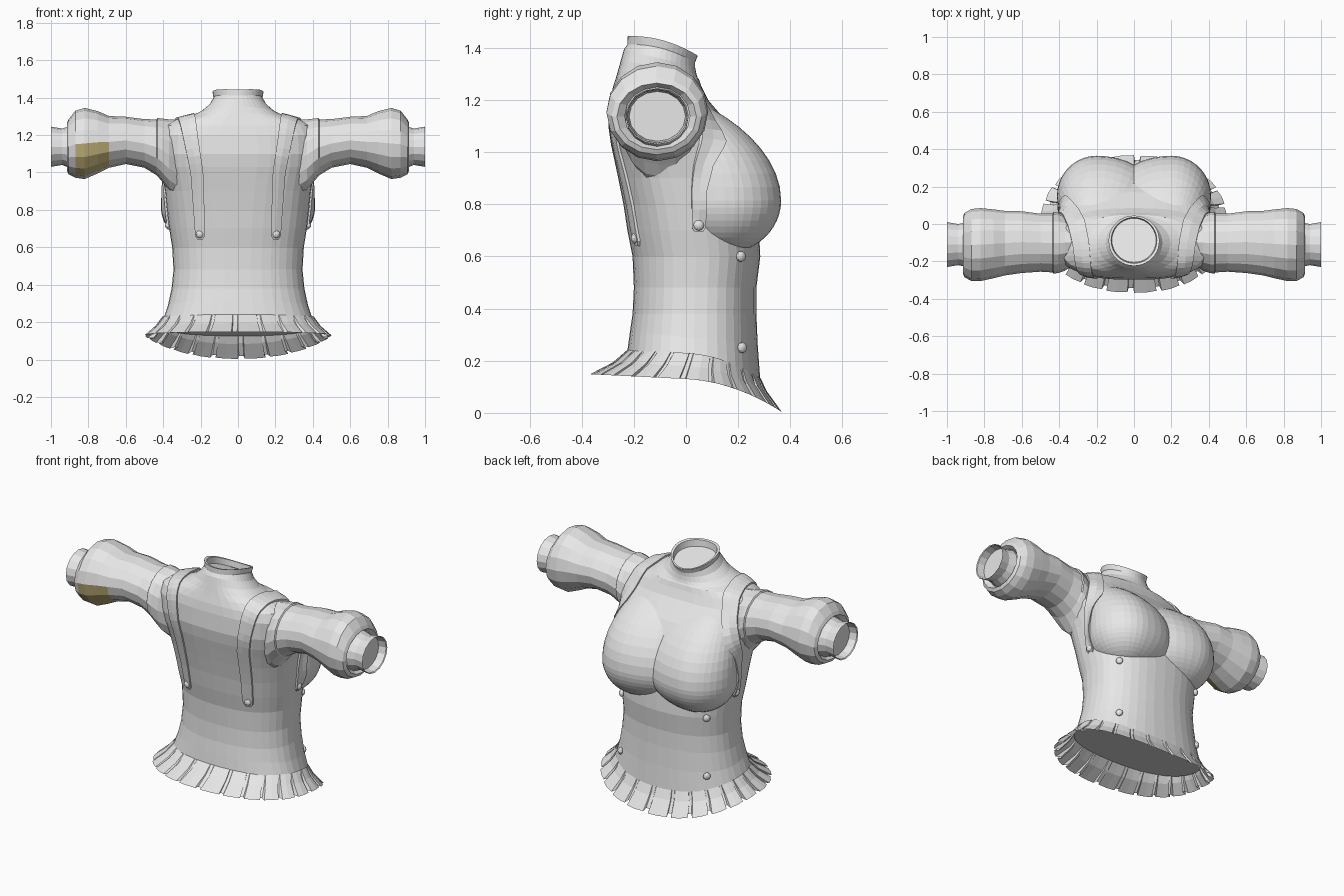
import bpy, bmesh, math
from mathutils import Vector
from mathutils.bvhtree import BVHTree

cube = bpy.data.objects.get("Cube")
if cube:
    bpy.data.objects.remove(cube)


def material(name, rgb):
    m = bpy.data.materials.new(name)
    m.use_nodes = True
    m.diffuse_color = (*rgb, 1)
    m.node_tree.nodes["Principled BSDF"].inputs["Base Color"].default_value = (*rgb, 1)
    return m


CLOTH = material("light grey cloth", (0.8, 0.8, 0.8))
PATCH = material("tan patch", (0.58, 0.48, 0.21))


def finish(name, bm, mats=(CLOTH,)):
    bmesh.ops.recalc_face_normals(bm, faces=bm.faces)
    mesh = bpy.data.meshes.new(name)
    bm.to_mesh(mesh)
    bm.free()
    for m in mats:
        mesh.materials.append(m)
    ob = bpy.data.objects.new(name, mesh)
    bpy.context.collection.objects.link(ob)
    return ob


def loft(rings, closed=True, cap_start=False, cap_end=False):
    bm = bmesh.new()
    rows = [[bm.verts.new(p) for p in r] for r in rings]
    n = len(rows[0])
    for a, b in zip(rows, rows[1:]):
        for i in range(n if closed else n - 1):
            j = (i + 1) % n
            bm.faces.new((a[i], a[j], b[j], b[i]))
    if cap_start:
        bm.faces.new(rows[0])
    if cap_end:
        bm.faces.new(rows[-1])
    return bm


def spow(v, e):
    return math.copysign(abs(v) ** e, v)


# Torso: height, half width, back y, front y, slope, squareness exponent
def torso_ring(z, hw, lo, hi, slope, e, n=40):
    bend = 1.2 if z > 1.37 else 0
    pts = []
    for i in range(n):
        a = math.tau * i / n
        y = (lo + hi) / 2 + (hi - lo) / 2 * spow(math.sin(a), e)
        pts.append((hw * spow(math.cos(a), e), y, z + slope * (y + 0.1) - bend * (y + 0.1) ** 2))
    return pts


TORSO = [
    (0.21, 0.41, -0.225, 0.285, -0.22, 0.86), (0.30, 0.375, -0.215, 0.275, -0.1, 0.86),
    (0.38, 0.355, -0.205, 0.27, 0, 0.86), (0.48, 0.345, -0.20, 0.27, 0, 0.86),
    (0.60, 0.352, -0.205, 0.285, 0, 0.86), (0.70, 0.368, -0.225, 0.28, 0, 0.86),
    (0.80, 0.38, -0.24, 0.27, 0, 0.84), (0.90, 0.39, -0.26, 0.26, 0, 0.8),
    (0.97, 0.403, -0.275, 0.24, 0, 0.78), (1.03, 0.415, -0.288, 0.215, 0, 0.76),
    (1.10, 0.42, -0.298, 0.17, 0, 0.74), (1.20, 0.415, -0.29, 0.085, 0, 0.74),
    (1.25, 0.395, -0.28, 0.06, 0, 0.8), (1.283, 0.33, -0.268, 0.05, -0.03, 0.86),
    (1.30, 0.25, -0.26, 0.045, -0.1, 0.92), (1.325, 0.195, -0.25, 0.04, -0.18, 1),
    (1.36, 0.152, -0.238, 0.035, -0.25, 1), (1.40, 0.131, -0.225, 0.035, -0.25, 1),
    (1.432, 0.136, -0.224, 0.045, -0.25, 1), (1.428, 0.122, -0.21, 0.035, -0.25, 1),
    (1.39, 0.118, -0.205, 0.03, -0.25, 1),
]
torso = finish("torso", loft([torso_ring(*r) for r in TORSO], cap_start=True, cap_end=True))

# Sleeve: x, bottom z, top z, back y, front y
SLEEVE = [
    (0.31, 0.86, 1.28, -0.21, 0.02), (0.37, 0.905, 1.284, -0.25, 0.05),
    (0.405, 0.95, 1.288, -0.262, 0.06), (0.43, 0.98, 1.291, -0.266, 0.063),
    (0.435, 0.985, 1.284, -0.259, 0.056),
    (0.50, 1.025, 1.285, -0.255, 0.055), (0.60, 1.045, 1.298, -0.262, 0.068),
    (0.69, 1.025, 1.302, -0.275, 0.07), (0.75, 0.995, 1.328, -0.29, 0.078),
    (0.82, 0.965, 1.345, -0.305, 0.085), (0.87, 0.972, 1.33, -0.305, 0.08),
    (0.905, 0.99, 1.285, -0.285, 0.06), (0.915, 1.01, 1.265, -0.265, 0.04),
    (0.89, 1.025, 1.25, -0.235, 0.015),
]
CUFF = [
    (0.89, 1.02, 1.25, -0.23, 0.01), (0.94, 1.04, 1.235, -0.22, 0.0),
    (1.00, 1.03, 1.245, -0.23, 0.01), (0.995, 1.035, 1.24, -0.225, 0.005),
    (0.95, 1.042, 1.233, -0.218, -0.002),
]


def tube_ring(s, x, z0, z1, y0, y1, n=16):
    angles = [math.tau * i / n for i in range(n)]
    return [(s * x, (y0 + y1) / 2 + (y1 - y0) / 2 * math.cos(a),
             (z0 + z1) / 2 + (z1 - z0) / 2 * math.sin(a)) for a in angles]


solids = [torso]
for s, side in ((1, "left"), (-1, "right")):
    sleeve = finish(side + "_sleeve", loft([tube_ring(s, *r) for r in SLEEVE]), (CLOTH, PATCH))
    for f in sleeve.data.polygons:
        c = f.center
        if -0.87 < c.x < -0.69 and c.y < -0.2 and 1.0 < c.z < 1.15:
            f.material_index = 1
    finish(side + "_cuff", loft([tube_ring(s, *r) for r in CUFF], cap_end=True))

    # Bust: sphere drawn up into the chest, wider inward so both halves meet
    bm = bmesh.new()
    bmesh.ops.create_uvsphere(bm, u_segments=36, v_segments=24, radius=1)
    for v in bm.verts:
        x, y, w = v.co
        up = max(w, 0)
        v.co = (s * (0.2 + (0.212 if x > 0 else 0.32) * x), 0.15 + 0.215 * y - 0.2 * up * up,
                0.815 + (0.4 if w > 0 else 0.202) * w)
    cut = bmesh.ops.bisect_plane(bm, geom=bm.verts[:] + bm.edges[:] + bm.faces[:],
                                 plane_co=(0, 0, 0), plane_no=(-s, 0, 0), clear_outer=True)
    bust = finish(side + "_bust", bm)
    solids += [sleeve, bust]


# Combined surface used to lay straps and buttons on
verts, faces = [], []
for ob in solids:
    k = len(verts)
    verts += [v.co.copy() for v in ob.data.vertices]
    faces += [[k + i for i in f.vertices] for f in ob.data.polygons]
surface = BVHTree.FromPolygons(verts, faces)


def project(p, n, lift):
    hit = surface.ray_cast(p + n * 0.4, -n, 0.8)
    return (hit[0] if hit[0] else p) + n * lift


def button(name, p, n, radius=0.021):
    bm = bmesh.new()
    bmesh.ops.create_uvsphere(bm, u_segments=12, v_segments=8, radius=radius)
    rot = n.to_track_quat('Z', 'Y')
    at = project(p, n, 0.008)
    for v in bm.verts:
        v.co.z *= 0.7
        v.co = rot @ v.co + at
    finish(name, bm)


# Straps: point, outward direction and half width
STRAP = [
    ((0.203, -0.23, 0.64), (0, -1, 0), 0.012), ((0.203, -0.23, 0.66), (0, -1, 0), 0.026),
    ((0.205, -0.24, 0.72), (0, -1, 0), 0.028),
    ((0.22, -0.28, 1.0), (0, -1, 0), 0.034), ((0.25, -0.28, 1.17), (0, -1, 0.2), 0.038),
    ((0.27, -0.22, 1.27), (0, -1, 1), 0.042), ((0.285, -0.10, 1.29), (0, 0, 1), 0.045),
    ((0.31, 0.01, 1.26), (0, 0.7, 1), 0.045), ((0.335, 0.06, 1.18), (0, 1, 0.6), 0.042),
    ((0.37, 0.07, 1.05), (0.4, 1, 0), 0.036), ((0.39, 0.06, 0.95), (1, 0.6, 0), 0.03),
    ((0.39, 0.05, 0.85), (1, 0.1, 0), 0.028), ((0.38, 0.05, 0.71), (1, 0.1, 0), 0.026),
    ((0.38, 0.05, 0.69), (1, 0.1, 0), 0.012),
]
for s, side in ((1, "left"), (-1, "right")):
    flip = Vector((s, 1, 1))
    path = []
    for (p, n, w), (q, m, u) in zip(STRAP, STRAP[1:]):
        for i in range(4):
            t = i / 4
            path.append((Vector(p).lerp(Vector(q), t) * flip,
                         (Vector(n).lerp(Vector(m), t) * flip).normalized(), w + (u - w) * t))
    rows = []
    for i, (p, n, w) in enumerate(path):
        run = path[min(i + 1, len(path) - 1)][0] - path[max(i - 1, 0)][0]
        across = run.cross(n).normalized() * w
        a, b = p + across, p - across
        rows.append([project(a, n, -0.01), project(a, n, 0.01), project(p, n, 0.012),
                     project(b, n, 0.01), project(b, n, -0.01)])
    finish(side + "_strap", loft(rows, closed=False))
    button(side + "_back_strap_button", Vector((0.203 * s, -0.23, 0.67)), Vector((0, -1, 0)))
    button(side + "_side_strap_button", Vector((0.39 * s, 0.05, 0.72)), Vector((s, 0.1, 0)).normalized())
    for z, part in ((0.6, "upper"), (0.25, "lower")):
        button(f"{side}_{part}_panel_button", Vector((0.28 * s, 0.205, z)), Vector((s, 0.9, 0)).normalized())


# Pleated ruffle around the hem: wide flat panels with narrow folds between
def ruffle_ring(hx, hy, cy, z, curve, depth, pleats=24):
    pts = []
    for i in range(pleats):
        for t, d in ((0, 1), (0.4, 1), (0.8, 0.7), (0.82, -1), (0.98, -1)):
            a = math.tau * (i + t) / pleats
            k = 1 + depth * d
            x, y = hx * k * spow(math.cos(a), 0.9), cy + hy * k * spow(math.sin(a), 0.9)
            pts.append((x, y, z - 0.05 * y - curve * max(y, 0) ** 2))
    return pts


finish("hem_ruffle", loft([
    ruffle_ring(0.405, 0.255, 0.03, 0.23, 1.0, 0.003),
    ruffle_ring(0.435, 0.29, 0.015, 0.18, 0.85, 0.018),
    ruffle_ring(0.482, 0.355, 0.0, 0.13, 0.8, 0.036),
]))
